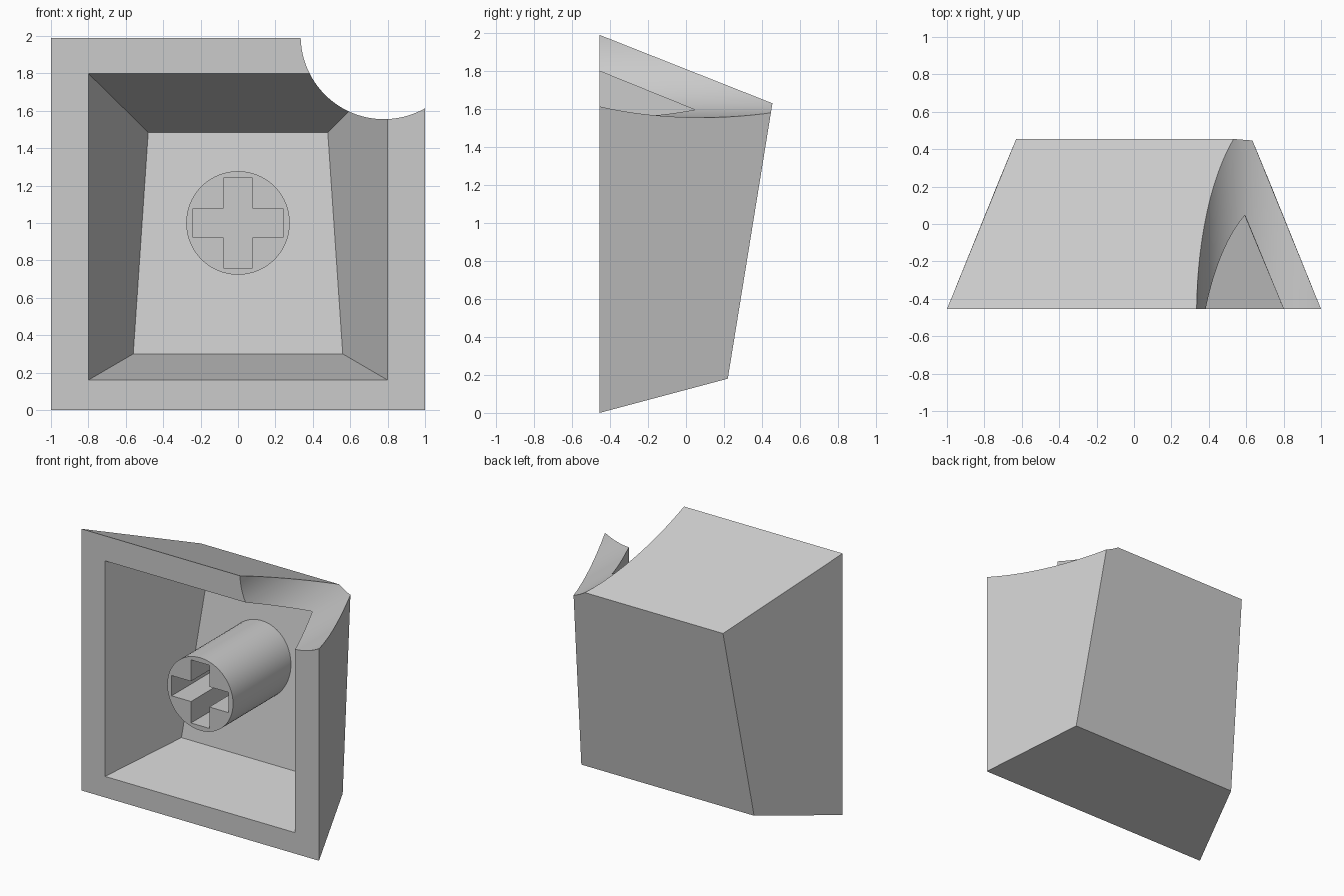
import bpy, bmesh, math
from mathutils import Matrix

FRONT = -0.455

cube = bpy.data.objects.get("Cube")
if cube:
    bpy.data.objects.remove(cube, do_unlink=True)

grey = bpy.data.materials.new("light grey plastic")
grey.use_nodes = True
grey.diffuse_color = (0.6, 0.6, 0.6, 1)
grey.node_tree.nodes["Principled BSDF"].inputs["Base Color"].default_value = (0.6, 0.6, 0.6, 1)


def make(name, bm):
    bmesh.ops.recalc_face_normals(bm, faces=bm.faces)
    mesh = bpy.data.meshes.new(name)
    bm.to_mesh(mesh)
    bm.free()
    mesh.materials.append(grey)
    obj = bpy.data.objects.new(name, mesh)
    bpy.context.collection.objects.link(obj)
    return obj


def frustum(name, front, back):
    """Tapered block; each ring lists (half width, y, z) for its bottom and top edge."""
    bm = bmesh.new()
    rings = []
    for (wb, yb, zb), (wt, yt, zt) in (front, back):
        points = [(-wb, yb, zb), (wb, yb, zb), (wt, yt, zt), (-wt, yt, zt)]
        rings.append([bm.verts.new(p) for p in points])
    a, b = rings
    bm.faces.new(a)
    bm.faces.new(b)
    for i in range(4):
        j = (i + 1) % 4
        bm.faces.new((a[i], a[j], b[j], b[i]))
    return make(name, bm)


def cylinder(name, x, z, radius, y0, y1, sides):
    bm = bmesh.new()
    place = Matrix.Translation((x, (y0 + y1) / 2, z)) @ Matrix.Rotation(math.pi / 2, 4, 'X')
    bmesh.ops.create_cone(bm, cap_ends=True, segments=sides, radius1=radius,
                          radius2=radius, depth=y1 - y0, matrix=place)
    return make(name, bm)


def cross_prism(name, z, arm, half, y0, y1):
    bm = bmesh.new()
    quarter = [(arm, -half), (arm, half), (half, half)]
    outline = []
    for k in range(4):
        c, s = round(math.cos(k * math.pi / 2)), round(math.sin(k * math.pi / 2))
        outline += [(c * u - s * v, s * u + c * v) for u, v in quarter]
    face = bm.faces.new([bm.verts.new((u, y0, z + v)) for u, v in outline])
    side = bmesh.ops.extrude_face_region(bm, geom=[face])
    moved = [g for g in side["geom"] if isinstance(g, bmesh.types.BMVert)]
    bmesh.ops.translate(bm, verts=moved, vec=(0, y1 - y0, 0))
    return make(name, bm)


def combine(target, tool, operation):
    mod = target.modifiers.new(operation.lower(), 'BOOLEAN')
    mod.operation = operation
    mod.solver = 'EXACT'
    mod.object = tool
    bpy.context.view_layer.objects.active = target
    bpy.ops.object.modifier_apply(modifier=mod.name)
    bpy.data.objects.remove(tool, do_unlink=True)


# Tapered outer shell
shell = frustum("cap_shell",
                [(1, FRONT, 0), (1, FRONT, 1.99)],
                [(0.727, 0.22, 0.18), (0.63, 0.455, 1.63)])

# Hollow inside
out = 0.1
cavity = frustum("cavity_cutter",
                 [(0.8 + 0.416 * out, FRONT - out, 0.16 - 0.243 * out),
                  (0.8 + 0.416 * out, FRONT - out, 1.8 + 0.4 * out)],
                 [(0.56, 0.12, 0.30), (0.48, 0.32, 1.485)])
combine(shell, cavity, 'DIFFERENCE')

# Round bite out of the upper corner
combine(shell, cylinder("notch_cutter", 0.78, 2.0, 0.445, -1, 1, 128), 'DIFFERENCE')

# Mounting stem with a cross-shaped socket
stem = cylinder("stem", 0, 1.0, 0.277, FRONT, 0.295, 64)
combine(stem, cross_prism("socket_cutter", 1.0, 0.24, 0.077, FRONT - out, 0.15), 'DIFFERENCE')

# Smooth the round walls, keep the edges crisp
for obj in (shell, stem):
    bpy.ops.object.select_all(action='DESELECT')
    obj.select_set(True)
    bpy.context.view_layer.objects.active = obj
    bpy.ops.object.shade_smooth_by_angle(angle=math.radians(25))
